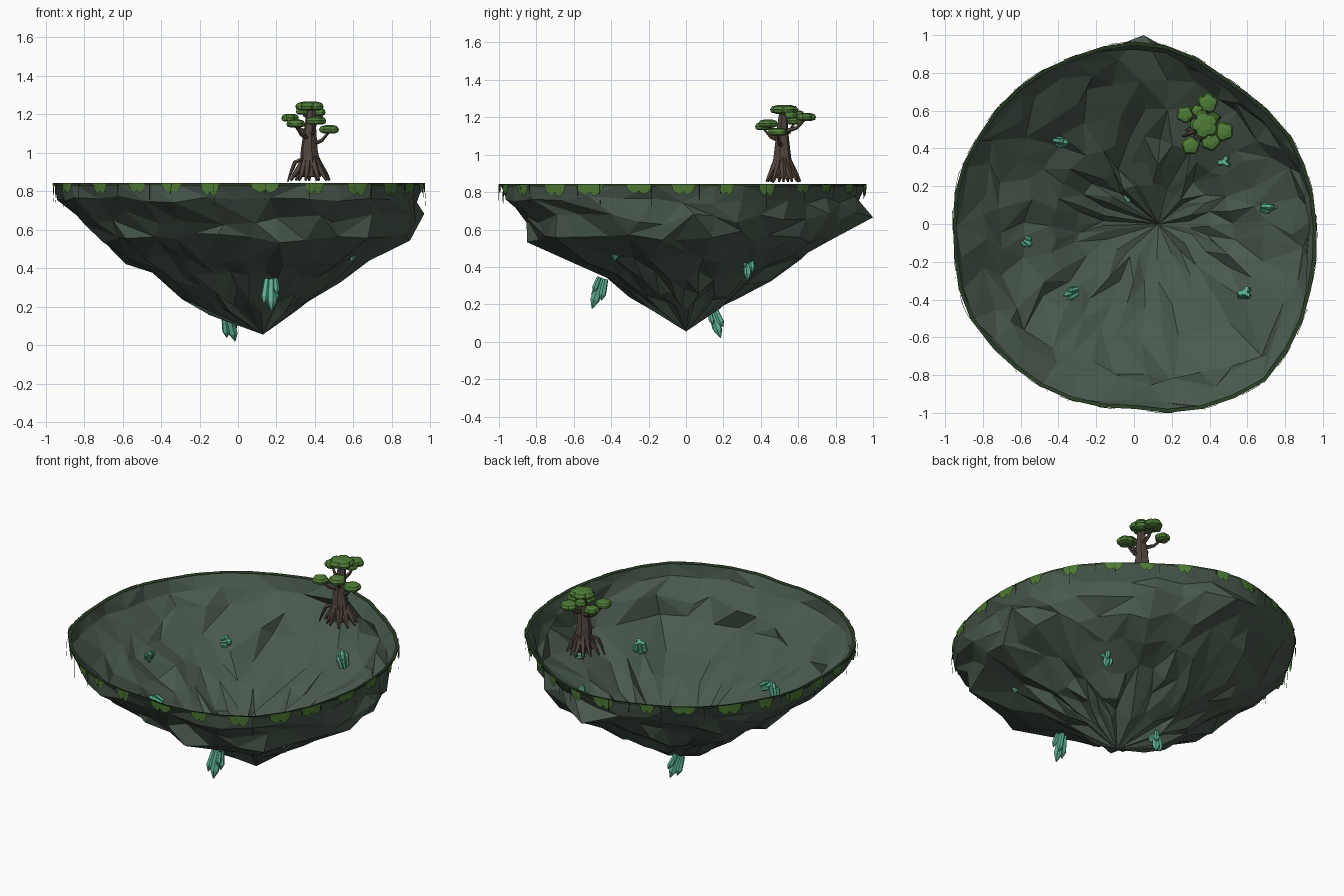
import bpy, bmesh, math, random
from mathutils import Vector

if "Cube" in bpy.data.objects:
    bpy.data.objects.remove(bpy.data.objects["Cube"])

random.seed(7)
rnd = random.uniform


def material(name, col):
    m = bpy.data.materials.new(name)
    m.diffuse_color = (*col, 1)
    m.use_nodes = True
    m.node_tree.nodes["Principled BSDF"].inputs["Base Color"].default_value = m.diffuse_color
    return m


ROCK = material("rock green grey", (0.066, 0.100, 0.074))
MOSS = material("moss dark", (0.022, 0.046, 0.018))
GRASS = material("grass green", (0.075, 0.190, 0.035))
LEAF = material("leaf green", (0.078, 0.205, 0.038))
BARK = material("bark brown", (0.080, 0.058, 0.044))
CRYSTAL = material("crystal teal", (0.105, 0.430, 0.280))


def finish(bm, name, mat):
    bmesh.ops.recalc_face_normals(bm, faces=bm.faces)
    me = bpy.data.meshes.new(name)
    bm.to_mesh(me)
    bm.free()
    me.materials.append(mat)
    ob = bpy.data.objects.new(name, me)
    bpy.context.collection.objects.link(ob)
    return ob


def tube(bm, pts, radii, sides=6, flute=0.0):
    """Faceted tapered tube through pts."""
    pts = [Vector(p) for p in pts]
    d = (pts[-1] - pts[0]).normalized()
    u = d.orthogonal().normalized()
    w = d.cross(u)
    rings = []
    for p, r in zip(pts, radii):
        ring = []
        for i in range(sides):
            a = math.tau * i / sides
            q = r * (1 + flute * (-1) ** i)
            ring.append(bm.verts.new(p + (u * math.cos(a) + w * math.sin(a)) * q))
        rings.append(ring)
    for a, b in zip(rings, rings[1:]):
        for i in range(sides):
            j = (i + 1) % sides
            bm.faces.new((a[i], a[j], b[j], b[i]))
    bm.faces.new(rings[0][::-1])
    bm.faces.new(rings[-1])


# Rim outline: angle in degrees, radius
OUTLINE = [(0, .96), (30, .95), (47, .92), (60, .92), (75, .96), (87, .975), (110, .95),
           (132, .955), (150, .95), (164, .965), (186, .955), (206, 1.0), (225, .985),
           (246, .985), (270, .97), (284, 1.02), (298, 1.05), (310, 1.075),
           (324, 1.04), (342, .985), (360, .96)]
# Bowl levels: height, x min, x max, y min, y max
LEVELS = [(.84, -.955, .96, -.985, .97), (.76, -.955, .96, -.985, .95),
          (.66, -.85, .94, -.87, .92), (.56, -.745, .87, -.835, .80),
          (.45, -.585, .68, -.62, .65), (.36, -.45, .54, -.46, .48),
          (.27, -.31, .41, -.32, .33), (.19, -.17, .31, -.18, .22)]


def outline(a):
    d = math.degrees(a) % 360
    for (a0, r0), (a1, r1) in zip(OUTLINE, OUTLINE[1:]):
        if a0 <= d <= a1:
            return r0 + (r1 - r0) * (d - a0) / (a1 - a0)


def wall(a, level):
    z, x0, x1, y0, y1 = LEVELS[level]
    r = outline(a)
    return Vector(((x0 + x1) / 2 + r * math.cos(a) * (x1 - x0) / 1.915,
                   (y0 + y1) / 2 + r * math.sin(a) * (y1 - y0) / 1.96, z))


# Open rocky bowl tapering to a point
N = 36
bm = bmesh.new()
rings = []
for k in range(len(LEVELS)):
    ring = []
    for i in range(N):
        a = math.tau * (i + (rnd(-.32, .32) if k > 1 else 0)) / N
        p = wall(a, k)
        if k > 1:
            s = 1 + rnd(-.075, .03)
            p = Vector((.05 + (p.x - .05) * s, p.y * s, p.z + rnd(-.035, .035)))
        elif k == 1:
            s = rnd(.95, 1)
            p = Vector((p.x * s, p.y * s, p.z + rnd(-.025, .02)))
        ring.append(bm.verts.new(p))
    rings.append(ring)
rings[2][9].co = (.05, 1.0, .665)      # jutting ledge at the back
for a, b in zip(rings, rings[1:]):
    for i in range(N):
        j = (i + 1) % N
        if random.random() < .5:
            bm.faces.new((a[i], b[i], b[j]))
            bm.faces.new((a[i], b[j], a[j]))
        else:
            bm.faces.new((a[i], b[i], a[j]))
            bm.faces.new((a[j], b[i], b[j]))
tip = bm.verts.new((.13, 0, .055))
for i in range(N):
    bm.faces.new((rings[-1][i], tip, rings[-1][(i + 1) % N]))
finish(bm, "rock_bowl", ROCK)

# Thin mossy lip around the rim
bm = bmesh.new()
lip = []
for i in range(N):
    p = wall(math.tau * i / N, 0)
    out = Vector((p.x, p.y, 0)).normalized()
    lip.append([bm.verts.new(p + out * o + Vector((0, 0, h)))
                for o, h in ((.004, -.010), (.004, .003), (-.016, -.002))])
for i in range(N):
    a, b = lip[i], lip[(i + 1) % N]
    for k in range(2):
        bm.faces.new((a[k], b[k], b[k + 1], a[k + 1]))
finish(bm, "moss_lip", MOSS)

# Grass patches hanging on the outside of the rim
bm = bmesh.new()
DROPS = (.030, .046, .060, .040, .062, .052, .026)
for n in range(26):
    a0 = math.tau * (n + rnd(-.2, .2)) / 26
    half, deep = rnd(.04, .072), rnd(.75, 1.1)
    cols = []
    for k, drop in enumerate(DROPS):
        p = wall(a0 + half * (k / 3 - 1), 0)
        out = Vector((p.x, p.y, 0)).normalized()
        cols.append([bm.verts.new(p + out * o + Vector((0, 0, h)))
                     for o, h in ((.0055, .002), (.003, -drop * deep))])
    for c, d in zip(cols, cols[1:]):
        bm.faces.new((c[0], d[0], d[1], c[1]))
finish(bm, "grass_patches", GRASS)

# Thin hanging vines
bm = bmesh.new()
for n in range(30):
    p = wall(math.tau * (n + rnd(-.4, .4)) / 30, 0)
    p = p + Vector((p.x, p.y, 0)) * .008
    tube(bm, (p, p + Vector((rnd(-.008, .008), rnd(-.008, .008), -rnd(.05, .13)))),
         (.0016, .001), 3)
finish(bm, "hanging_vines", MOSS)

# Crystal clusters: base, direction, length, radius
CLUSTERS = [((.175, -.45, .34), (0, -.32, -1), .17, .026),
            ((-.05, .14, .16), (.25, .32, -1), .15, .024),
            ((.585, -.36, .53), (.1, -.25, -1), .10, .023),
            ((.475, .33, .46), (.15, 0, -1), .135, .021),
            ((.67, .09, .60), (1, -.05, -.15), .09, .020),
            ((-.415, .44, .54), (1, -.15, .5), .08, .021),
            ((-.575, -.09, .59), (.4, -.3, 1), .085, .018),
            ((-.30, -.35, .48), (-1, -.4, .5), .09, .020),
            ((.38, .55, .55), (-.25, 0, 1), .12, .021)]
SHARDS = ((0, 0, 1, 1), (1, .6, .8, .85), (1, 2.9, .68, .75), (1, 4.6, .5, .65))
for n, (base, direction, length, rad) in enumerate(CLUSTERS):
    bm = bmesh.new()
    d = Vector(direction).normalized()
    u = d.orthogonal().normalized()
    w = d.cross(u)
    for off, a, ls, rs in SHARDS:
        side = (u * math.cos(a) + w * math.sin(a)) * off
        r = rad * rs
        b = Vector(base) + side * rad * .95
        ax = (d + side * .12).normalized() * length * ls
        tube(bm, (b, b + ax * .72, b + ax), (r * .75, r, r * .12), 6)
    finish(bm, f"crystal_cluster_{n + 1}", CRYSTAL)

# Tree trunk
T = Vector((.375, .515, 0))
bm = bmesh.new()
tube(bm, [T + Vector(p) for p in ((0, 0, .875), (0, 0, .94), (-.005, 0, 1.02),
                                  (0, 0, 1.12), (.005, .005, 1.22))],
     (.056, .052, .042, .031, .022), 12, .06)
finish(bm, "tree_trunk", BARK)

# Splayed roots
bm = bmesh.new()
for n in range(11):
    a = math.tau * n / 11 + rnd(-.15, .15)
    reach = rnd(.08, .105)
    path = [T + Vector((math.cos(a) * r, math.sin(a) * r, z)) for r, z in
            ((.03, .99), (.048, .935), (reach * .78, .89), (reach, .856))]
    tube(bm, path, (.010, .019, .014, .006), 5)
tube(bm, [(.34, .50, .97), (.295, .48, .95), (.275, .47, .90), (.258, .465, .85)],
     (.012, .012, .009, .004), 5)
finish(bm, "tree_roots", BARK)

# Foliage pads: x, y, z, radius
PADS = [(.375, .525, 1.24, .078), (.39, .64, 1.20, .056), (.27, .58, 1.18, .047),
        (.475, .49, 1.12, .054), (.30, .415, 1.15, .050), (.405, .44, 1.165, .054),
        (.335, .60, 1.215, .034), (.42, .56, 1.21, .036)]

# Branches reaching each pad
bm = bmesh.new()
for x, y, z, r in PADS[1:6]:
    s = T + Vector((0, 0, z - .08))
    e = Vector((x, y, z - .01))
    mid = s.lerp(e, .6) - Vector((0, 0, .018))
    tube(bm, (s, mid, e), (.015, .010, .006), 5)
finish(bm, "tree_branches", BARK)

# Leaf pads with rounded lobes
bm = bmesh.new()
for n, (x, y, z, r) in enumerate(PADS):
    rows = []
    for f, h in ((.55, -.020), (.92, -.013), (1.0, .002), (.84, .017), (.40, .024)):
        row = []
        for i in range(30):
            a = math.tau * i / 30
            lobe = abs(math.sin(2.5 * a + n)) ** .6
            q = r * f * (1 - .24 * f * (1 - lobe))
            row.append(bm.verts.new((x + q * math.cos(a), y + q * math.sin(a),
                                     z + h * (.7 + r * 5))))
        rows.append(row)
    for a, b in zip(rows, rows[1:]):
        for i in range(30):
            j = (i + 1) % 30
            bm.faces.new((a[i], a[j], b[j], b[i]))
    bm.faces.new(rows[0][::-1])
    bm.faces.new(rows[-1])
finish(bm, "tree_foliage", LEAF)
